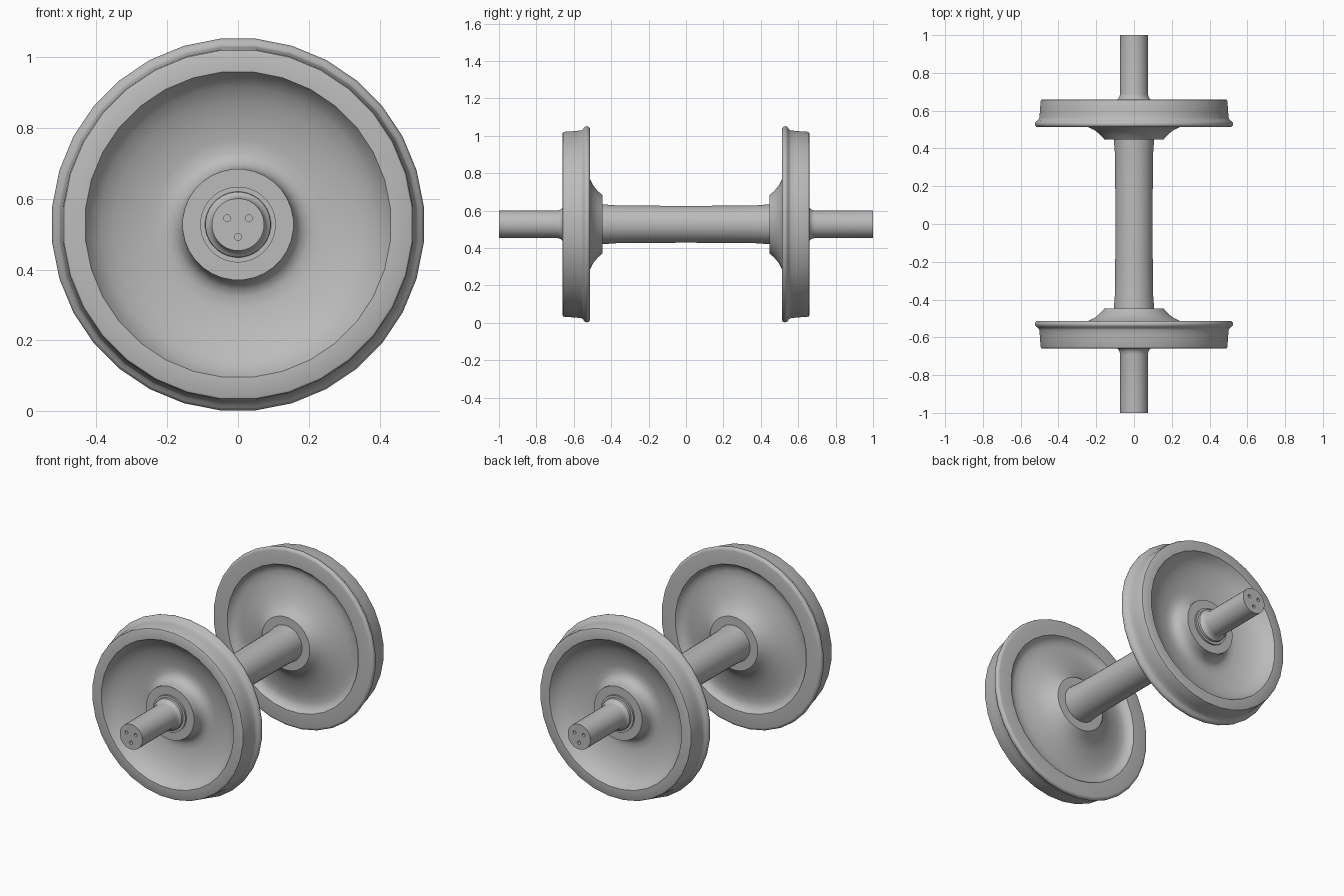
import bpy, bmesh, math
from mathutils import Matrix, Vector

old = bpy.data.objects.get("Cube")
if old:
    bpy.data.objects.remove(old, do_unlink=True)

CENTRE_Z = 0.527

steel = bpy.data.materials.new("grey steel")
steel.use_nodes = True
COLOUR = (0.5, 0.5, 0.5, 1)
steel.diffuse_color = COLOUR
steel.node_tree.nodes["Principled BSDF"].inputs["Base Color"].default_value = COLOUR


def make_object(name, bm):
    bmesh.ops.recalc_face_normals(bm, faces=bm.faces)
    mesh = bpy.data.meshes.new(name)
    bm.to_mesh(mesh)
    bm.free()
    obj = bpy.data.objects.new(name, mesh)
    bpy.context.collection.objects.link(obj)
    mesh.materials.append(steel)
    return obj


def activate(obj):
    bpy.ops.object.select_all(action="DESELECT")
    obj.select_set(True)
    bpy.context.view_layer.objects.active = obj


def smooth(obj):
    activate(obj)
    bpy.ops.object.shade_smooth_by_angle(angle=math.radians(40))


def lathe(name, profile, sides, closed):
    """Revolve (radius, y) points about the axle line."""
    bm = bmesh.new()
    rings = []
    for r, y in profile:
        ring = []
        for i in range(sides):
            a = math.tau * (i + 0.5) / sides
            ring.append(bm.verts.new((r * math.sin(a), y, CENTRE_Z + r * math.cos(a))))
        rings.append(ring)
    pairs = list(zip(rings, rings[1:]))
    if closed:
        pairs.append((rings[-1], rings[0]))
    else:
        bm.faces.new(rings[0])
        bm.faces.new(rings[-1])
    for a, b in pairs:
        for i in range(sides):
            j = (i + 1) % sides
            bm.faces.new((a[i], a[j], b[j], b[i]))
    return make_object(name, bm)


# Wheel section: hub bore, outer hub, dished web, rim, tread, flange, inner web
wheel_profile = [
    (0.10, 0.635), (0.157, 0.635), (0.158, 0.60), (0.167, 0.575), (0.182, 0.558),
    (0.205, 0.549), (0.24, 0.550), (0.30, 0.564), (0.35, 0.582), (0.39, 0.605),
    (0.418, 0.632), (0.433, 0.66),
    (0.488, 0.66), (0.494, 0.657), (0.497, 0.649),
    (0.501, 0.59), (0.504, 0.562), (0.509, 0.551), (0.519, 0.545), (0.525, 0.538),
    (0.527, 0.530), (0.525, 0.521), (0.519, 0.515), (0.51, 0.513),
    (0.43, 0.513), (0.421, 0.527), (0.405, 0.54), (0.38, 0.546), (0.34, 0.542),
    (0.29, 0.530), (0.245, 0.514), (0.21, 0.497), (0.18, 0.473), (0.157, 0.447),
    (0.10, 0.447),
]
for name, side in (("front_wheel", -1), ("back_wheel", 1)):
    smooth(lathe(name, [(r, side * y) for r, y in wheel_profile], 32, True))

# Axle: waisted middle, wheel seats, stepped collars and journals
half = [
    (0.099, 0.0), (0.100, 0.25), (0.102, 0.38), (0.106, 0.43), (0.107, 0.46),
    (0.107, 0.645), (0.093, 0.645), (0.092, 0.658), (0.084, 0.664), (0.077, 0.674),
    (0.074, 0.69), (0.074, 1.0),
]
axle_profile = [(r, -y) for r, y in reversed(half[1:])] + half
axle = lathe("axle", axle_profile, 32, False)

# Three bolt holes drilled in each axle end
bm = bmesh.new()
for side in (-1, 1):
    for i in range(3):
        a = math.pi + math.tau * i / 3
        spot = Vector((0.035 * math.sin(a), side, CENTRE_Z + 0.035 * math.cos(a)))
        place = Matrix.Translation(spot) @ Matrix.Rotation(math.pi / 2, 4, "X")
        bmesh.ops.create_cone(bm, cap_ends=True, segments=12, radius1=0.01,
                              radius2=0.01, depth=0.04, matrix=place)
drill = make_object("bolt_hole_cutter", bm)
drill.hide_render = True
holes = axle.modifiers.new("bolt_holes", "BOOLEAN")
holes.operation = "DIFFERENCE"
holes.solver = "EXACT"
holes.object = drill
activate(axle)
bpy.ops.object.modifier_apply(modifier=holes.name)
bpy.data.objects.remove(drill, do_unlink=True)
smooth(axle)
